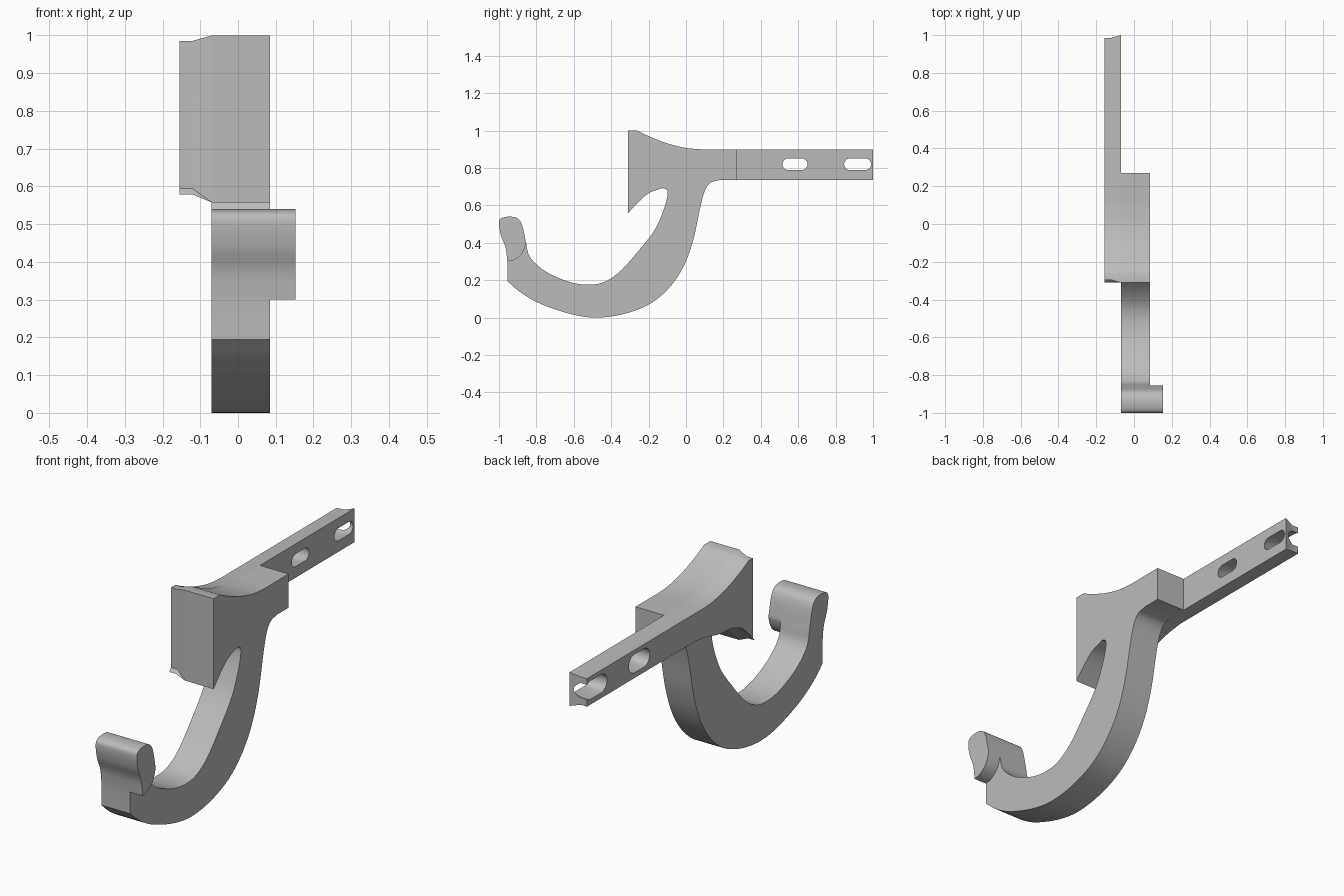
import bpy
import bmesh
import math
from mathutils import Vector

cube = bpy.data.objects.get("Cube")
if cube:
    bpy.data.objects.remove(cube, do_unlink=True)

grey = bpy.data.materials.new("plain grey")
grey.use_nodes = True
grey.diffuse_color = (0.5, 0.5, 0.5, 1)
grey.node_tree.nodes["Principled BSDF"].inputs["Base Color"].default_value = grey.diffuse_color


def smooth_path(points, steps=6):
    """Catmull-Rom curve through (y, z) points, keeping both ends."""
    pts = [Vector(p) for p in points]
    pts = [2 * pts[0] - pts[1]] + pts + [2 * pts[-1] - pts[-2]]
    path = []
    for a, b, c, d in zip(pts, pts[1:], pts[2:], pts[3:]):
        for i in range(steps):
            t = i / steps
            path.append(0.5 * (2 * b + (c - a) * t + (2 * a - 5 * b + 4 * c - d) * t ** 2
                               + (3 * b - a - 3 * c + d) * t ** 3))
    return path + [pts[-2]]


def outline(*pieces):
    """Join pieces into one closed loop without repeated points."""
    loop = []
    for piece in pieces:
        for point in piece:
            point = Vector(point)
            if not loop or (point - loop[-1]).length > 0.001:
                loop.append(point)
    if (loop[0] - loop[-1]).length < 0.001:
        loop.pop()
    return loop


def inset(loop, amount):
    """Mitred offset of a clockwise loop, inward when positive."""
    result = []
    for i, point in enumerate(loop):
        before = (point - loop[i - 1]).normalized()
        after = (loop[(i + 1) % len(loop)] - point).normalized()
        n1, n2 = Vector((before.y, -before.x)), Vector((after.y, -after.x))
        result.append(point + (n1 + n2) * amount / max(1 + n1.dot(n2), 0.2))
    return result


def loft(name, layers):
    """Solid through matching loops, given as (x, loop) pairs."""
    bm = bmesh.new()
    rings = [[bm.verts.new((x, p.x, p.y)) for p in loop] for x, loop in layers]
    for low, high in zip(rings, rings[1:]):
        for i in range(len(low)):
            bm.faces.new((low[i - 1], low[i], high[i], high[i - 1]))
    bm.faces.new(rings[0])
    bm.faces.new(rings[-1])
    bmesh.ops.recalc_face_normals(bm, faces=bm.faces)
    mesh = bpy.data.meshes.new(name)
    bm.to_mesh(mesh)
    bm.free()
    mesh.materials.append(grey)
    obj = bpy.data.objects.new(name, mesh)
    bpy.context.collection.objects.link(obj)
    return obj


def stadium(y, half_length, z=0.82, radius=0.031, steps=12):
    """Clockwise rounded slot loop."""
    loop = []
    for side in (1, -1):
        for i in range(steps + 1):
            angle = side * math.pi / 2 - math.pi * i / steps
            if side < 0:
                angle = -math.pi / 2 - math.pi * i / steps
            loop.append(Vector((y + side * (half_length - radius) + radius * math.cos(angle),
                                z + radius * math.sin(angle))))
    return loop


# Shared side-profile curves, as (y, z)
crest = smooth_path([(-.26, 1), (-.19, .966), (-.095, .93), (-.005, .908), (.08, .9), (.15, .9)])
crest = [(-.31, 1)] + crest
belly = smooth_path([(.18, .735), (.13, .72), (.1, .675), (.075, .585), (.04, .42), (-.01, .28),
                     (-.085, .165), (-.19, .075), (-.33, .02), (-.48, 0), (-.62, .02),
                     (-.78, .075), (-.885, .135), (-.955, .195)])
tip = smooth_path([(-.955, .3), (-.965, .375), (-.99, .44), (-1, .5), (-.99, .53), (-.945, .54),
                   (-.9, .53), (-.875, .49), (-.855, .4)])
bowl = smooth_path([(-.855, .4), (-.84, .335), (-.8, .285), (-.73, .235), (-.62, .19),
                    (-.525, .176), (-.44, .19), (-.355, .245), (-.26, .35), (-.17, .465),
                    (-.12, .575), (-.1, .65), (-.103, .682), (-.125, .693)])
roof = smooth_path([(-.125, .693), (-.195, .667), (-.25, .622), (-.31, .558)])
underside = smooth_path([(.15, .735), (.06, .722), (-.03, .7), (-.125, .693)])
lug_base = smooth_path([(-.855, .4), (-.865, .365), (-.885, .332), (-.92, .308), (-.955, .3)])

inner_x, plate_x, hook_x, lug_x = -0.07, -0.155, 0.085, 0.153
draft = 0.014

# Curved hook with its block
hook_loop = outline(crest, [(.27, .9), (.27, .735)], belly, tip, bowl, roof)
hook = loft("hook_body", [(inner_x, hook_loop), (hook_x, hook_loop)])

# Side lug on the hook tip
lug_loop = outline(tip, lug_base)
lug = loft("tip_lug", [(hook_x, lug_loop), (lug_x, lug_loop)])

# Mounting arm with a tapered rim on the outer side
arm_loop = outline(crest, [(1, .9), (1, .735)], underside, roof)
arm_inset = inset(arm_loop, draft)
arm = loft("mounting_arm", [(inner_x, arm_loop), (-.12, arm_inset), (plate_x, arm_inset)])

# Flared slots, the last one opening through the arm end
cutters = []
for y, half_length in ((.5825, .067), (.9175, .072)):
    slot = stadium(y, half_length)
    wide = inset(slot, -draft)
    cutter = loft("slot_cutter", [(-.05, slot), (inner_x, slot), (-.12, wide), (-.17, wide)])
    cutter.hide_render = True
    cut = arm.modifiers.new("slot", 'BOOLEAN')
    cut.operation = 'DIFFERENCE'
    cut.solver = 'EXACT'
    cut.object = cutter
    cutters.append(cutter)
bpy.context.view_layer.update()
graph = bpy.context.evaluated_depsgraph_get()
arm_mesh = bpy.data.meshes.new_from_object(arm.evaluated_get(graph))
arm.modifiers.clear()
arm.data = arm_mesh
for cutter in cutters:
    bpy.data.objects.remove(cutter, do_unlink=True)

# Smooth curved walls, crisp outline edges
bpy.ops.object.select_all(action='DESELECT')
for obj in (hook, lug, arm):
    obj.select_set(True)
bpy.context.view_layer.objects.active = hook
bpy.ops.object.shade_smooth_by_angle(angle=math.radians(30))
